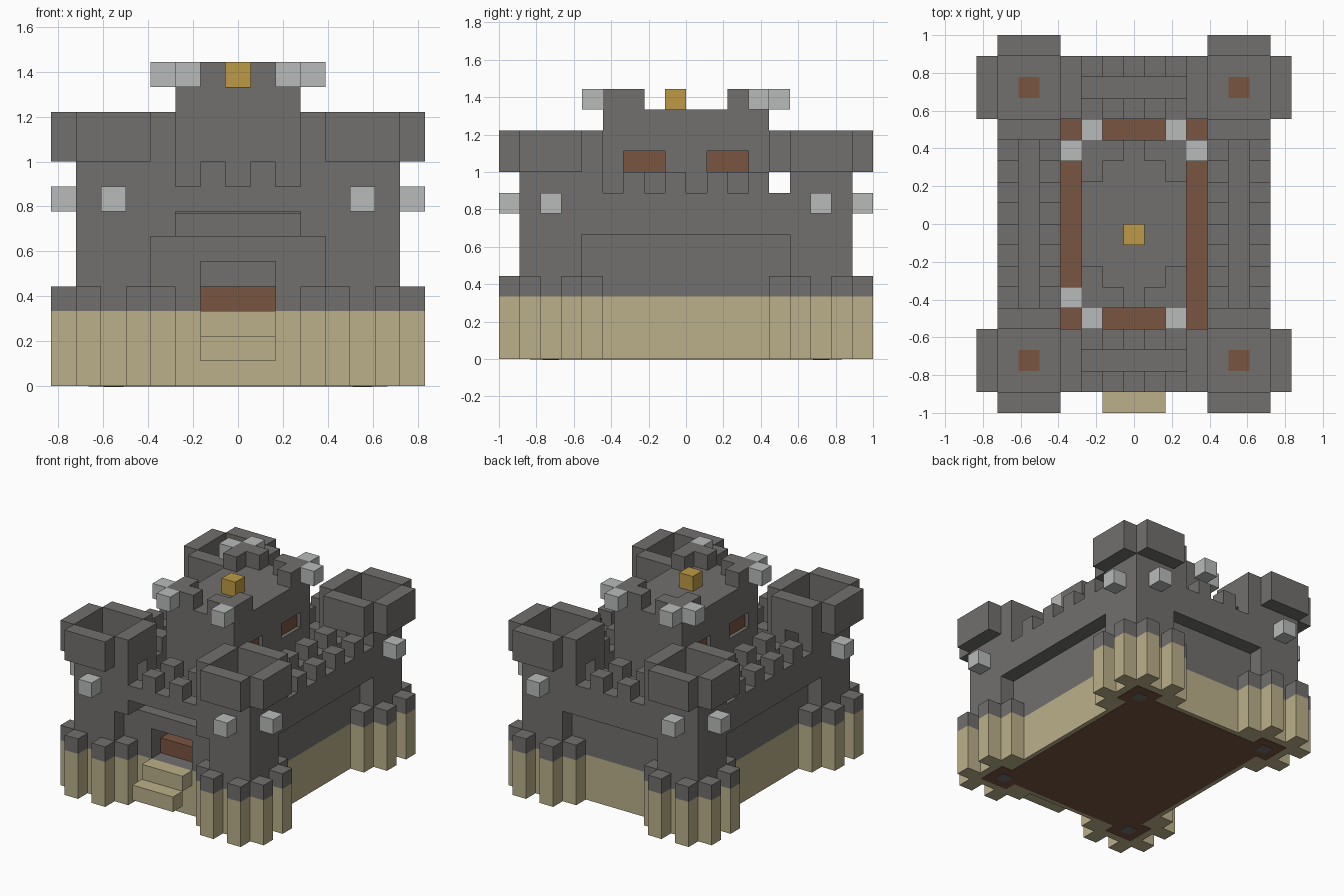
import bpy
import bmesh
from mathutils import Matrix, Vector

cube = bpy.data.objects.get("Cube")
if cube:
    bpy.data.objects.remove(cube)

U = 1 / 9          # one block
SAND_TOP = 3       # blocks below this height are sandstone
SIGNS = (-1, 1)
CORNERS = [(sx, sy) for sx in SIGNS for sy in SIGNS]


def material(name, rgb):
    mat = bpy.data.materials.new(name)
    mat.use_nodes = True
    mat.diffuse_color = (*rgb, 1)
    mat.node_tree.nodes["Principled BSDF"].inputs["Base Color"].default_value = (*rgb, 1)
    return mat


stone = material("grey stone", (0.165, 0.162, 0.156))
sand = material("sandstone", (0.50, 0.434, 0.254))
lamp = material("pale lamp", (0.48, 0.50, 0.49))
wood = material("brown wood", (0.191, 0.091, 0.051))
gold = material("gold", (0.515, 0.323, 0.058))


def build(name, boxes, mat=stone):
    """Boxes are ((x0, x1), (y0, y1), (z0, z1)) in blocks; ends may be swapped."""
    bm = bmesh.new()
    for spans in boxes:
        low = Vector([min(s) for s in spans])
        high = Vector([max(s) for s in spans])
        place = Matrix.Translation((low + high) / 2) @ Matrix.Diagonal((*(high - low), 1))
        bmesh.ops.create_cube(bm, size=1, matrix=place)
    if mat is stone:
        geom = bm.verts[:] + bm.edges[:] + bm.faces[:]
        bmesh.ops.bisect_plane(bm, geom=geom, plane_co=(0, 0, SAND_TOP), plane_no=(0, 0, 1))
        for f in bm.faces:
            f.material_index = int(f.calc_center_median().z < SAND_TOP)
    bmesh.ops.scale(bm, vec=(U, U, U), verts=bm.verts)
    mesh = bpy.data.meshes.new(name)
    bm.to_mesh(mesh)
    bm.free()
    mesh.materials.append(mat)
    if mat is stone:
        mesh.materials.append(sand)
    obj = bpy.data.objects.new(name, mesh)
    bpy.context.collection.objects.link(obj)
    return obj


def cell(x, y, z0, z1):
    """Column one block wide, centred on x and y."""
    return ((x - .5, x + .5), (y - .5, y + .5), (z0, z1))


# Corner towers with plus-shaped battlements, buttresses, doors and lamps
for sx, sy in CORNERS:
    side = ("back_" if sy > 0 else "front_") + ("left" if sx > 0 else "right")
    cx, cy = 5 * sx, 6.5 * sy
    core = [((cx - 1.5, cx + 1.5), (cy - 1.5, cy + 1.5), (0, 7))]
    core += [cell(cx + a, cy + b, 7, 9) for a, b in CORNERS]
    core += [cell(cx + sx, cy, 7, 9), cell(cx, cy + sy, 7, 9)]
    core += [cell(cx - sx, cy, 8.9, 9), cell(cx, cy - sy, 8.9, 9)]
    build(side + "_tower", core)
    rim, feet = [], []
    for s in SIGNS:
        rim.append(((cx - 1.5, cx + 1.5), (cy + 1.5 * s, cy + 2.5 * s), (9, 11)))
        rim.append(((cx + 1.5 * s, cx + 2.5 * s), (cy - 1.5, cy + 1.5), (9, 11)))
        for t in SIGNS:
            feet.append(cell(cx + 2 * s, cy + t, 0, 4))
            feet.append(cell(cx + t, cy + 2 * s, 0, 4))
    build(side + "_tower_battlement", rim)
    build(side + "_tower_buttresses", feet)
    build(side + "_tower_door_core", [cell(cx, cy, 7, 9.02)], wood)
    build(side + "_tower_lamps",
          [cell(cx + 2 * sx, cy, 7, 8), cell(cx, cy + 2 * sy, 7, 8)], lamp)

# Side walls: recessed foot, walkway between two parapets, merlons
for s in SIGNS:
    run = (-5, 5)
    boxes = [((3.5 * s, 5.5 * s), run, (0, 7)),
             ((5.5 * s, 6.5 * s), run, (6, 8)),
             ((3.5 * s, 4.5 * s), run, (7, 8))]
    for y in range(-5, 5, 2):
        boxes += [cell(6 * s, y + .5, 8, 9), cell(4 * s, y + .5, 8, 9)]
    build("left_wall" if s > 0 else "right_wall", boxes)

# Back wall
run = (-3.5, 3.5)
build("back_wall", [(run, (5, 7), (0, 7)), (run, (7, 8), (6, 8)), (run, (5, 6), (7, 8))])

# Front wall with gate passage and a notch above the lintel
front = [(run, (-7, -5), (0, 3)), (run, (-7, -5), (5, 6)),
         ((-2.5, 2.5), (-6, -5), (6, 7)), ((-2.5, 2.5), (-7, -6), (6.9, 7)),
         (run, (-8, -7), (7, 8)), (run, (-6, -5), (7, 8))]
for s in SIGNS:
    front.append(((1.5 * s, 3.5 * s), (-7, -5), (3, 5)))
    front.append(((2.5 * s, 3.5 * s), (-8, -5), (6, 7)))
build("front_wall", front)

# Merlons on front and back walls
build("end_wall_merlons", [cell(x, y * s, 8, 9) for s in SIGNS
                           for y in (5.5, 7.5) for x in (-3, -1, 1, 3)])

# Entrance steps
build("entrance_steps", [((-1.5, 1.5), (-9, -8), (1, 2)),
                         ((-1.5, 1.5), (-8, -7), (2, 3))], sand)

# Courtyard floor and underside
build("foundation", [((-3.5, 3.5), (-5, 5), (0, 3))])
build("courtyard_floor", [((-3.5, 3.5), (-5, 5), (3, 4)),
                          ((-1.5, 1.5), (-6, -5), (3, 4))], wood)
under = (-.02, 0)
build("underside", [((-5.2, 5.2), (-6.7, 6.7), under)]
      + [((x * 5 - 1, x * 5 + 1), (y * 6.5 - 1, y * 6.5 + 1), under) for x, y in CORNERS], wood)
build("underside_tower_spots",
      [((x * 5 - .4, x * 5 + .4), (y * 6.5 - .4, y * 6.5 + .4), (-.04, -.02))
       for x, y in CORNERS]).data.materials[1] = stone

# Keep, with piers framing the side windows
wide = (-2.5, 2.5)
build("keep", [(wide, (-4, 4), (4, 9)), (wide, (-4, 4), (10, 12))]
      + [(wide, y, (9, 10)) for y in ((-4, -3), (-1, 1), (3, 4))])
build("keep_windows", [((-2.25, 2.25), y, (9, 10)) for y in ((-3, -1), (1, 3))], wood)
build("keep_battlement", [cell(x * a, y * b, 12, 13) for a, b in CORNERS
                          for x, y in ((2, 3.5), (1, 3.5), (2, 2.5))])
lamps = [cell(2 * a, 4.5 * b, 12, 13) for a, b in CORNERS]
lamps += [cell(3 * a, 3.5 * b, 12, 13) for a, b in CORNERS if (a, b) != (1, -1)]
build("keep_lamps", lamps, lamp)
build("gold_block", [cell(0, -.5, 12, 13)], gold)
